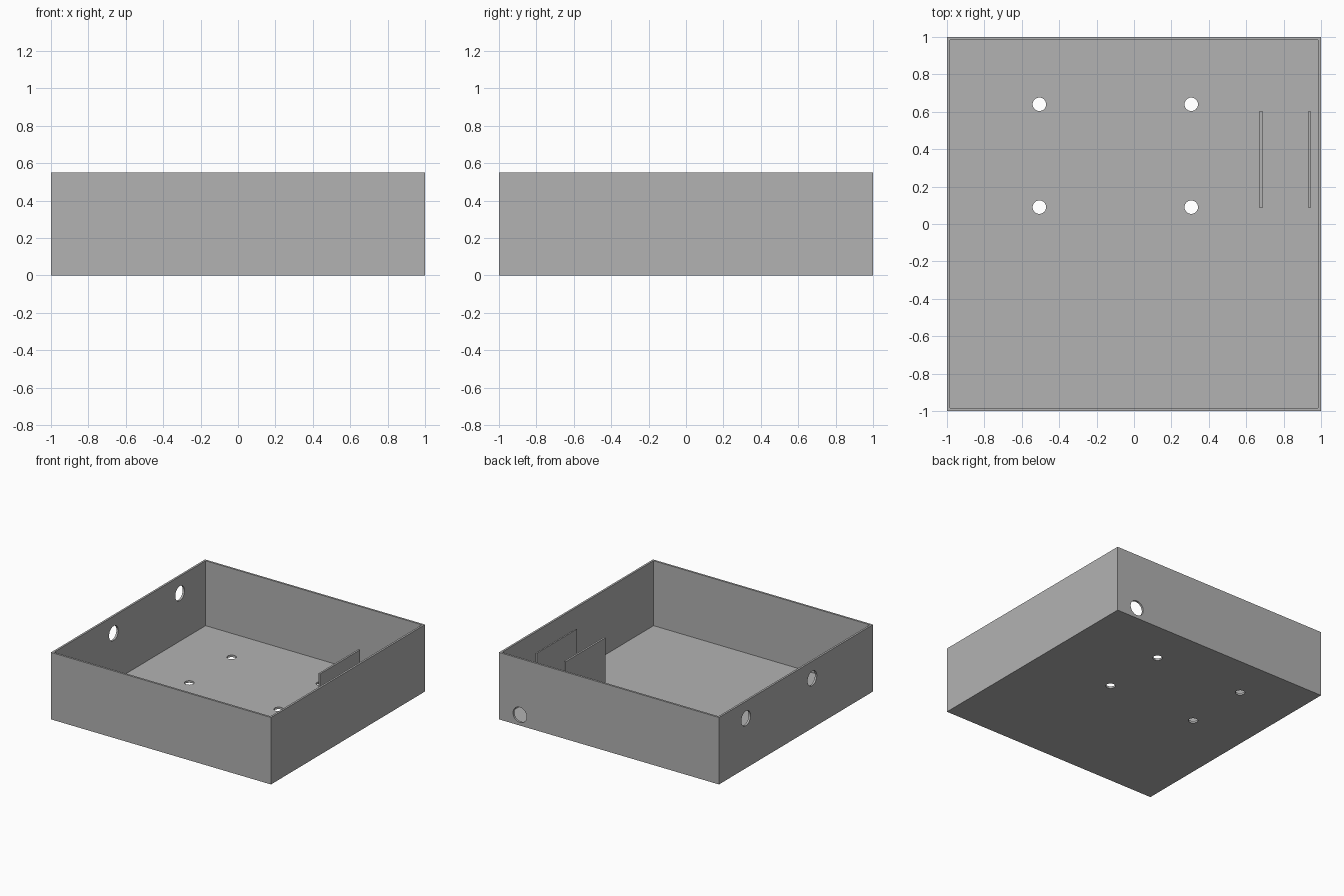
import bpy
import bmesh
from math import pi
from mathutils import Matrix

default_cube = bpy.data.objects.get("Cube")
if default_cube:
    bpy.data.objects.remove(default_cube, do_unlink=True)

HEIGHT = 0.55
WALL = 0.0167

# Single plain grey
grey = bpy.data.materials.new("plain_grey")
grey.use_nodes = True
colour = (0.448, 0.448, 0.448, 1.0)
grey.diffuse_color = colour
grey.node_tree.nodes["Principled BSDF"].inputs["Base Color"].default_value = colour


def finish(bm, name):
    mesh = bpy.data.meshes.new(name)
    bm.normal_update()
    bm.to_mesh(mesh)
    bm.free()
    mesh.materials.append(grey)
    obj = bpy.data.objects.new(name, mesh)
    bpy.context.collection.objects.link(obj)
    return obj


def add_box(bm, low, high):
    size = [b - a for a, b in zip(low, high)]
    centre = [(a + b) / 2 for a, b in zip(low, high)]
    matrix = Matrix.Translation(centre) @ Matrix.Diagonal((*size, 1))
    bmesh.ops.create_cube(bm, size=1, matrix=matrix)


def add_drill(bm, centre, radius, rotation):
    bmesh.ops.create_cone(bm, cap_ends=True, segments=32, radius1=radius, radius2=radius,
                          depth=0.1, matrix=Matrix.Translation(centre) @ rotation)


# Open tray: a block whose top is inset and pushed down to the floor
bm = bmesh.new()
add_box(bm, (-1, -1, 0), (1, 1, HEIGHT))
bm.normal_update()
top = max(bm.faces, key=lambda f: f.calc_center_median().z)
bmesh.ops.inset_region(bm, faces=[top], thickness=WALL, use_even_offset=True)
pocket = bmesh.ops.extrude_discrete_faces(bm, faces=[top])["faces"][0]
for vert in pocket.verts:
    vert.co.z = WALL
bmesh.ops.recalc_face_normals(bm, faces=bm.faces)
tray = finish(bm, "tray")

# Drills for the floor, left-hand wall and back wall holes
bm = bmesh.new()
for x in (-0.506, 0.306):
    for y in (0.09, 0.64):
        add_drill(bm, (x, y, 0), 0.036, Matrix.Identity(4))
for y in (-0.21, 0.65):
    add_drill(bm, (-1, y, 0.41), 0.06, Matrix.Rotation(pi / 2, 4, "Y"))
add_drill(bm, (0.81, 1, 0.088), 0.062, Matrix.Rotation(pi / 2, 4, "X"))
drills = finish(bm, "hole_cutters")
drills.hide_render = True

# Cut the holes
cut = tray.modifiers.new("holes", "BOOLEAN")
cut.operation = "DIFFERENCE"
cut.solver = "EXACT"
cut.object = drills
bpy.context.view_layer.objects.active = tray
bpy.ops.object.modifier_apply(modifier=cut.name)
bpy.data.objects.remove(drills, do_unlink=True)

# Two upright divider plates
for name, x1, x2 in (("inner_divider", 0.671, 0.687), ("outer_divider", 0.932, 0.944)):
    bm = bmesh.new()
    add_box(bm, (x1, 0.085, WALL), (x2, 0.605, 0.41))
    finish(bm, name)
